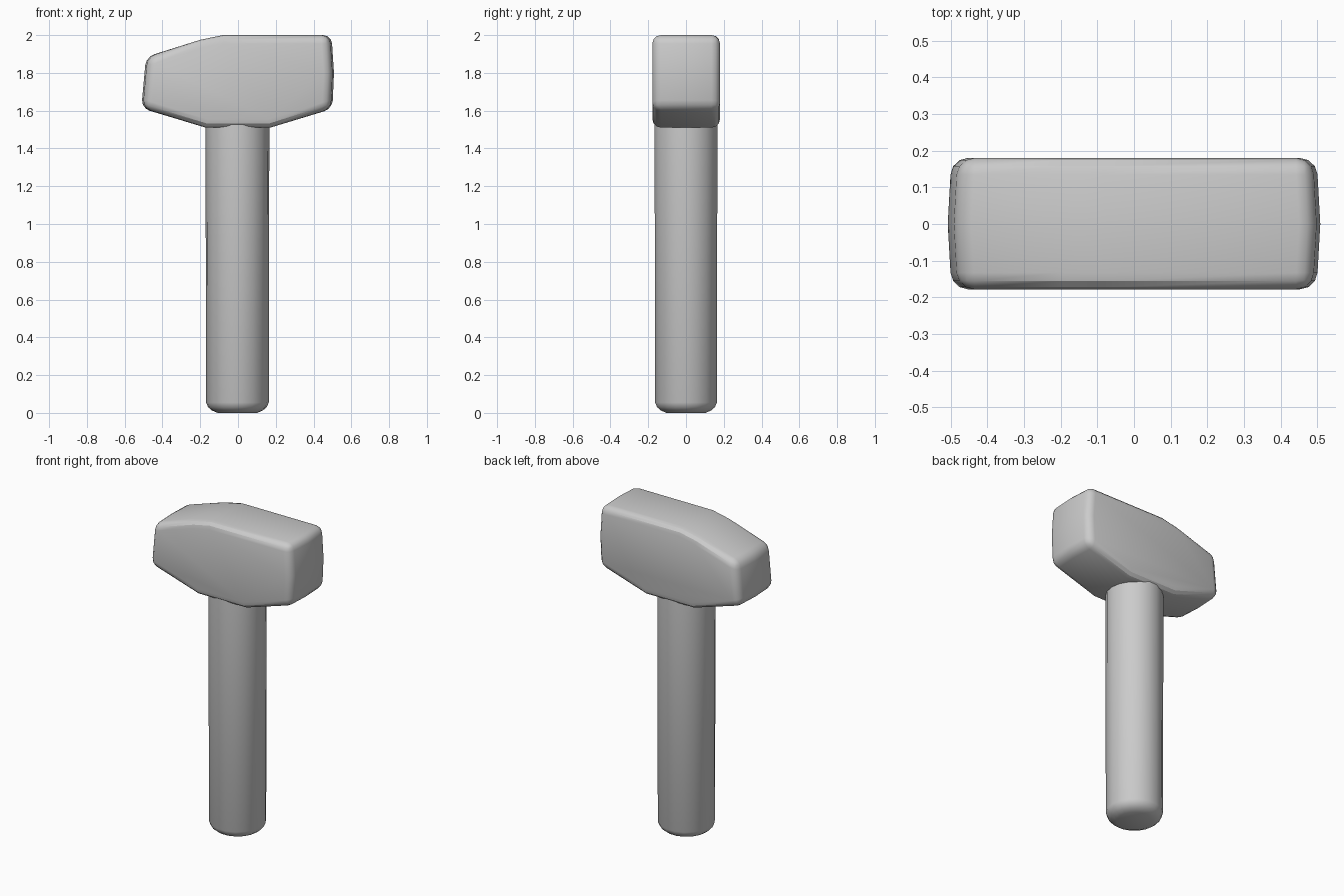
import bpy, bmesh
from math import cos, sin, pi

if "Cube" in bpy.data.objects:
    bpy.data.objects.remove(bpy.data.objects["Cube"])


def loft(name, rings):
    """Closed solid through a list of equal-length vertex rings."""
    bm = bmesh.new()
    loops = [[bm.verts.new(p) for p in ring] for ring in rings]
    n = len(loops[0])
    for a, b in zip(loops, loops[1:]):
        for i in range(n):
            j = (i + 1) % n
            bm.faces.new((a[i], a[j], b[j], b[i]))
    bm.faces.new(loops[0])
    bm.faces.new(loops[-1])
    bmesh.ops.recalc_face_normals(bm, faces=bm.faces)
    mesh = bpy.data.meshes.new(name)
    bm.to_mesh(mesh)
    bm.free()
    obj = bpy.data.objects.new(name, mesh)
    bpy.context.collection.objects.link(obj)
    return obj


# Head: side profile (x, z) lofted across y, ends slightly crowned
profile = [(-0.17, 1.51), (0.17, 1.51), (0.50, 1.61), (0.508, 1.80),
           (0.495, 2.0), (-0.08, 2.0), (-0.20, 1.975), (-0.487, 1.885),
           (-0.512, 1.613)]


def section(y, end_scale):
    return [(x * end_scale if abs(x) > 0.4 else x, y, z) for x, z in profile]


head = loft("hammer_head", [section(-0.178, 0.98), section(0, 1), section(0.18, 0.98)])
bevel = head.modifiers.new("rounded_edges", 'BEVEL')
bevel.width = 0.045
bevel.segments = 3
bevel.limit_method = 'ANGLE'
bevel.angle_limit = 0.7

# Handle: round shaft with a rounded-off butt
SIDES = 18
butt_to_neck = [(0.105, 0.0), (0.135, 0.013), (0.155, 0.03),
                (0.166, 0.055), (0.169, 1.56)]
handle = loft("handle", [
    [(r * cos(2 * pi * i / SIDES) - 0.003, r * sin(2 * pi * i / SIDES), z)
     for i in range(SIDES)] for r, z in butt_to_neck])

# Soft shading with crisp edges
for obj in (head, handle):
    bpy.ops.object.select_all(action='DESELECT')
    obj.select_set(True)
    bpy.context.view_layer.objects.active = obj
    if obj.modifiers:
        bpy.ops.object.modifier_apply(modifier="rounded_edges")
    bpy.ops.object.shade_smooth_by_angle(angle=0.5)
